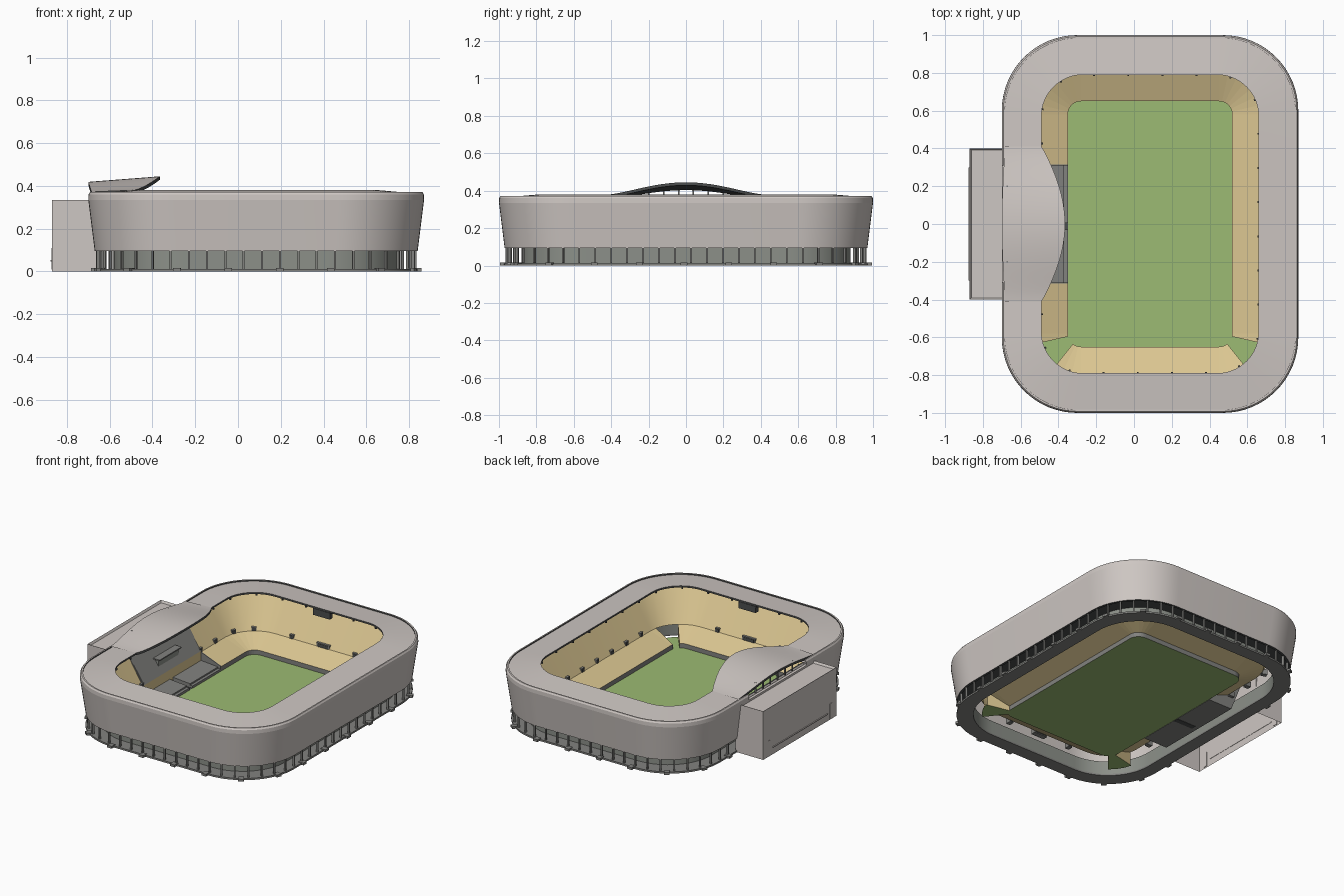
import bpy, bmesh, math
from mathutils import Matrix, Vector

if "Cube" in bpy.data.objects:
    bpy.data.objects.remove(bpy.data.objects["Cube"])

CX = 0.085          # centre line of the bowl
BOX_Y = 0.31        # half length of the main stand


def material(name, r, g, b):
    m = bpy.data.materials.new(name)
    m.use_nodes = True
    col = [((c / 255 + 0.055) / 1.055) ** 2.4 for c in (r, g, b)] + [1]
    m.diffuse_color = col
    m.node_tree.nodes["Principled BSDF"].inputs["Base Color"].default_value = col
    return m


CLAD = material("warm grey cladding", 206, 199, 195)
SEAT = material("sand seats", 220, 199, 146)
GRASS = material("grass green", 156, 187, 115)
GLASS = material("green grey glass", 140, 144, 137)
CONC = material("concrete grey", 130, 130, 127)
DARK = material("dark grey metal", 76, 78, 78)


def finish(name, bm, mats, smooth=False):
    me = bpy.data.meshes.new(name)
    bm.to_mesh(me)
    bm.free()
    for m in mats:
        me.materials.append(m)
    if smooth:
        me.polygons.foreach_set("use_smooth", [True] * len(me.polygons))
        me.set_sharp_from_angle(angle=math.radians(30))
    ob = bpy.data.objects.new(name, me)
    bpy.context.collection.objects.link(ob)


def ring(hx, hy, r, z, n):
    """Rounded rectangle, counter-clockwise, with two extra points on the west side."""
    pts = []
    for k, (sx, sy) in enumerate([(1, 1), (-1, 1), (-1, -1), (1, -1)]):
        for j in range(n + 1):
            a = (k + j / n) * math.pi / 2
            pts.append(Vector((CX + sx * (hx - r) + r * math.cos(a),
                               sy * (hy - r) + r * math.sin(a), z)))
        if k == 1:
            pts += [Vector((CX - hx, s * BOX_Y, z)) for s in (1, -1)]
    return pts


def loft(name, sections, strips, n=16, skip=(), closed=False, smooth=True):
    """Join rounded rectangles; strips gives the material of each band."""
    bm = bmesh.new()
    rows = [[bm.verts.new(p) for p in ring(*s, n)] for s in sections]
    mats = list(dict.fromkeys(strips))
    pairs = list(zip(rows, rows[1:]))
    if closed:
        pairs.append((rows[-1], rows[0]))
    for (a, b), m in zip(pairs, strips):
        for i in range(len(a)):
            if i not in skip:
                j = (i + 1) % len(a)
                bm.faces.new((a[i], a[j], b[j], b[i])).material_index = mats.index(m)
    finish(name, bm, mats, smooth)


def boxes(name, items, mat):
    """Boxes as (centre, size, turn about z)."""
    bm = bmesh.new()
    for c, s, turn in items:
        bmesh.ops.create_cube(bm, size=1, matrix=Matrix.Translation(c)
                              @ Matrix.Rotation(turn, 4, 'Z') @ Matrix.Diagonal((*s, 1)))
    finish(name, bm, [mat])


def prism(name, profile, y0, y1, mats, rule=lambda f: 0):
    """Extrude an x-z profile along y."""
    bm = bmesh.new()
    f = bm.faces.new([bm.verts.new((x, y0, z)) for x, z in profile])
    ext = bmesh.ops.extrude_face_region(bm, geom=[f])["geom"]
    bmesh.ops.translate(bm, vec=(0, y1 - y0, 0),
                        verts=[v for v in ext if isinstance(v, bmesh.types.BMVert)])
    bmesh.ops.recalc_face_normals(bm, faces=bm.faces)
    for face in bm.faces:
        face.material_index = rule(face)
    finish(name, bm, mats)


def walk(hx, hy, r, z, count):
    """Evenly spaced points on a rounded rectangle, with outward angle."""
    pts = ring(hx, hy, r, z, 16)
    segs = list(zip(pts, pts[1:] + pts[:1]))
    step = sum((b - a).length for a, b in segs) / count
    out, left = [], step / 2
    for a, b in segs:
        d = b - a
        while left <= d.length and d.length > 0:
            out.append((a + d.normalized() * left, math.atan2(-d.x, d.y)))
            left += step
        left -= d.length
    return [(p, a) for p, a in out if not (p.x < -0.4 and abs(p.y) < 0.42)]


# Outer shell, and the roof ring left open under the canopy
EAVES = (0.785, 1.0, 0.40, 0.335)
loft("facade", [(0.755, 0.97, 0.385, 0.095), EAVES, (0.765, 0.98, 0.39, 0.335),
                (0.738, 0.953, 0.37, 0.095)], [CLAD, CLAD, CLAD, DARK], closed=True)
loft("roof_ring", [EAVES, (0.784, 0.999, 0.40, 0.360), (0.777, 0.992, 0.395, 0.371),
                   (0.768, 0.983, 0.39, 0.371), (0.768, 0.983, 0.39, 0.363),
                   (0.575, 0.79, 0.22, 0.380), (0.575, 0.79, 0.22, 0.368),
                   (0.765, 0.98, 0.39, 0.350), (0.765, 0.98, 0.39, 0.335)],
     [CLAD, CLAD, CLAD, DARK, CLAD, DARK, CLAD, CLAD], skip={34})

# Ground level: plinth, concourse wall, soffit, columns, steps
loft("plinth", [(0.755, 0.972, 0.385, 0.0), (0.755, 0.972, 0.385, 0.012),
                (0.665, 0.88, 0.33, 0.012), (0.665, 0.88, 0.33, 0.0)],
     [CONC] * 4, closed=True)
loft("concourse_wall", [(0.665, 0.88, 0.33, 0.01), (0.665, 0.88, 0.33, 0.10),
                        (0.740, 0.955, 0.37, 0.10)], [GLASS, DARK])
boxes("columns", [(p, (0.014, 0.009, 0.085), a)
                  for p, a in walk(0.742, 0.957, 0.375, 0.055, 72)], CONC)
boxes("entrance_steps", [(p, (0.04, 0.035, 0.016), a)
                         for p, a in walk(0.752, 0.975, 0.385, 0.008, 26)], CONC)

# Pitch
bm = bmesh.new()
bm.faces.new([bm.verts.new(p) for p in ring(0.435, 0.65, 0.07, 0.014, 7)])
finish("pitch", bm, [GRASS])

# Seating: a shallow lower tier, open at two front corners, and a steep upper tier
GAPS = {19, 20, 21, 29, 30, 31}
MID, LOW = (0.59, 0.805, 0.225, 0.105), (0.435, 0.65, 0.07, 0.045)
loft("lower_tier", [MID, LOW, (0.435, 0.65, 0.07, 0.014)], [SEAT, CONC],
     n=7, skip=GAPS | {16}, smooth=False)
loft("upper_tier", [(0.725, 0.94, 0.36, 0.325), MID], [SEAT], n=7, skip={16})

# Corner passages: grass ramps and side walls
ramp = (0.60, 0.815, 0.235, 0.014)
loft("corner_ramps", [ramp, (0.435, 0.65, 0.07, 0.014)], [GRASS], n=7,
     skip=set(range(34)) - GAPS, smooth=False)
bm = bmesh.new()
top, low = ring(*MID, 7), ring(*LOW, 7)
for i in (19, 22, 29, 32):
    quad = [low[i], top[i], Vector((top[i].x, top[i].y, 0.014)),
            Vector((low[i].x, low[i].y, 0.014))]
    bm.faces.new([bm.verts.new(p) for p in quad])
finish("corner_passage_walls", bm, [SEAT])

# Main stand on the west side: split terrace, sand wall, upper tier
for name, y0, y1 in (("terrace_back", 0.005, BOX_Y), ("terrace_front", -BOX_Y, -0.03)):
    prism(name, [(-0.35, 0.012), (-0.35, 0.03), (-0.37, 0.03), (-0.37, 0.04),
                 (-0.50, 0.05), (-0.50, 0.012)], y0, y1, [CONC])
boxes("players_tunnel_floor", [((-0.425, -0.0125, 0.012), (0.15, 0.035, 0.004), 0)], DARK)
prism("main_stand", [(-0.50, 0.012), (-0.50, 0.115), (-0.64, 0.325), (-0.655, 0.325),
                     (-0.53, 0.10), (-0.53, 0.012)], -BOX_Y, BOX_Y, [CONC, SEAT],
      lambda f: int(f.normal.x > 0.95))
for name, s in (("main_stand_back_side_wall", 1), ("main_stand_front_side_wall", -1)):
    prism(name, [(-0.35, 0.012), (-0.35, 0.05), (-0.505, 0.11), (-0.64, 0.33),
                 (-0.655, 0.325), (-0.53, 0.012)], s * BOX_Y, s * (BOX_Y + 0.006), [CONC])
boxes("press_box", [((-0.565, 0, 0.18), (0.07, 0.22, 0.05), 0)], GLASS)
boxes("press_box_roof", [((-0.56, 0, 0.208), (0.09, 0.24, 0.008), 0)], CONC)

# Stair openings where the two tiers meet, mirrored around the bowl
spots = [(0.595, 0.16 * k, 0.03, 0) for k in range(4)]
spots += [(0.365 + 0.23 * math.cos(a), 0.58 + 0.23 * math.sin(a), 0.03, a) for a in (0.35, 0.95)]
spots += [(0.24, 0.81, 0.03, math.pi / 2), (0, 0.81, 0.10, math.pi / 2)]
openings = []
for sx in (1, -1):
    for sy in (1, -1):
        for x, y, w, a in spots:
            main = sx < 0 and y < 0.32
            passage = sy < 0 and 0 < a < 1
            doubled = (x == 0 and sx < 0) or (y == 0 and sy < 0)
            if not (main or passage or doubled):
                out = Vector((sx * math.cos(a), sy * math.sin(a), 0))
                openings.append((Vector((CX + sx * x, sy * y, 0.112)) + out * 0.012, out, w))
boxes("stair_openings", [(c, (0.035, w, 0.036), math.atan2(o.y, o.x))
                         for c, o, w in openings], CONC)
boxes("stair_doorways", [(c - o * 0.018, (0.004, w * 0.8, 0.026), math.atan2(o.y, o.x))
                         for c, o, w in openings], DARK)

# Scoreboards and lamps beneath the roof edge
boxes("scoreboards", [((CX, s * 0.803, 0.345), (0.13, 0.03, 0.045), 0) for s in (1, -1)], DARK)
boxes("roof_edge_lamps", [(p, (0.01, 0.01, 0.01), a)
                          for p, a in walk(0.573, 0.788, 0.22, 0.366, 28)], DARK)

# Arched canopy over the main stand
NY, NX = 32, 8
bm = bmesh.new()
layers = []
for drop in (0, 0.016):
    grid = []
    for j in range(NY + 1):
        y = -0.41 + 0.82 * j / NY
        arch = max(0, math.cos(math.pi * y / 0.82))
        f, plan = arch ** 1.3, arch ** 0.9
        outer, inner = -0.685 - 0.015 * f, -0.49 + 0.125 * plan
        row = []
        for i in range(NX + 1):
            t = i / NX
            z = 0.372 + 0.008 * t + f * (0.047 + 0.018 * t)
            row.append(bm.verts.new((outer + (inner - outer) * t, y, z - drop)))
        grid.append(row)
    layers.append(grid)
up, down = layers
for j in range(NY):
    for i in range(NX):
        bm.faces.new((up[j][i], up[j][i + 1], up[j + 1][i + 1], up[j + 1][i]))
        bm.faces.new((down[j][i], down[j + 1][i], down[j + 1][i + 1],
                      down[j][i + 1])).material_index = 1
    for i in (0, NX):
        bm.faces.new((up[j][i], up[j + 1][i], down[j + 1][i], down[j][i])).material_index = 1
bmesh.ops.recalc_face_normals(bm, faces=bm.faces)
finish("canopy", bm, [CLAD, DARK], smooth=True)
boxes("canopy_posts", [((-0.672, y, 0.37), (0.008, 0.008, 0.07), 0)
                       for y in (-0.2, -0.12, -0.04, 0.04, 0.12, 0.2)], CONC)

# Annex building with a parapet, hollow below
bm = bmesh.new()
bmesh.ops.create_cube(bm, size=1, matrix=Matrix.Translation((-0.765, 0, 0.1675))
                      @ Matrix.Diagonal((0.21, 0.8, 0.335, 1)))
roof = max(bm.faces, key=lambda f: f.calc_center_median().z)
floor = min(bm.faces, key=lambda f: f.calc_center_median().z)
bmesh.ops.inset_region(bm, faces=[roof], thickness=0.012)
bmesh.ops.translate(bm, vec=(0, 0, -0.015), verts=roof.verts)
bmesh.ops.delete(bm, geom=[floor], context='FACES_ONLY')
finish("annex", bm, [CLAD])
boxes("annex_doors", [((-0.869, s * 0.34, 0.06), (0.006, 0.03, 0.1), 0) for s in (1, -1)], CLAD)
boxes("annex_door_hood", [((-0.872, 0, 0.05), (0.008, 0.6, 0.006), 0)], CLAD)
